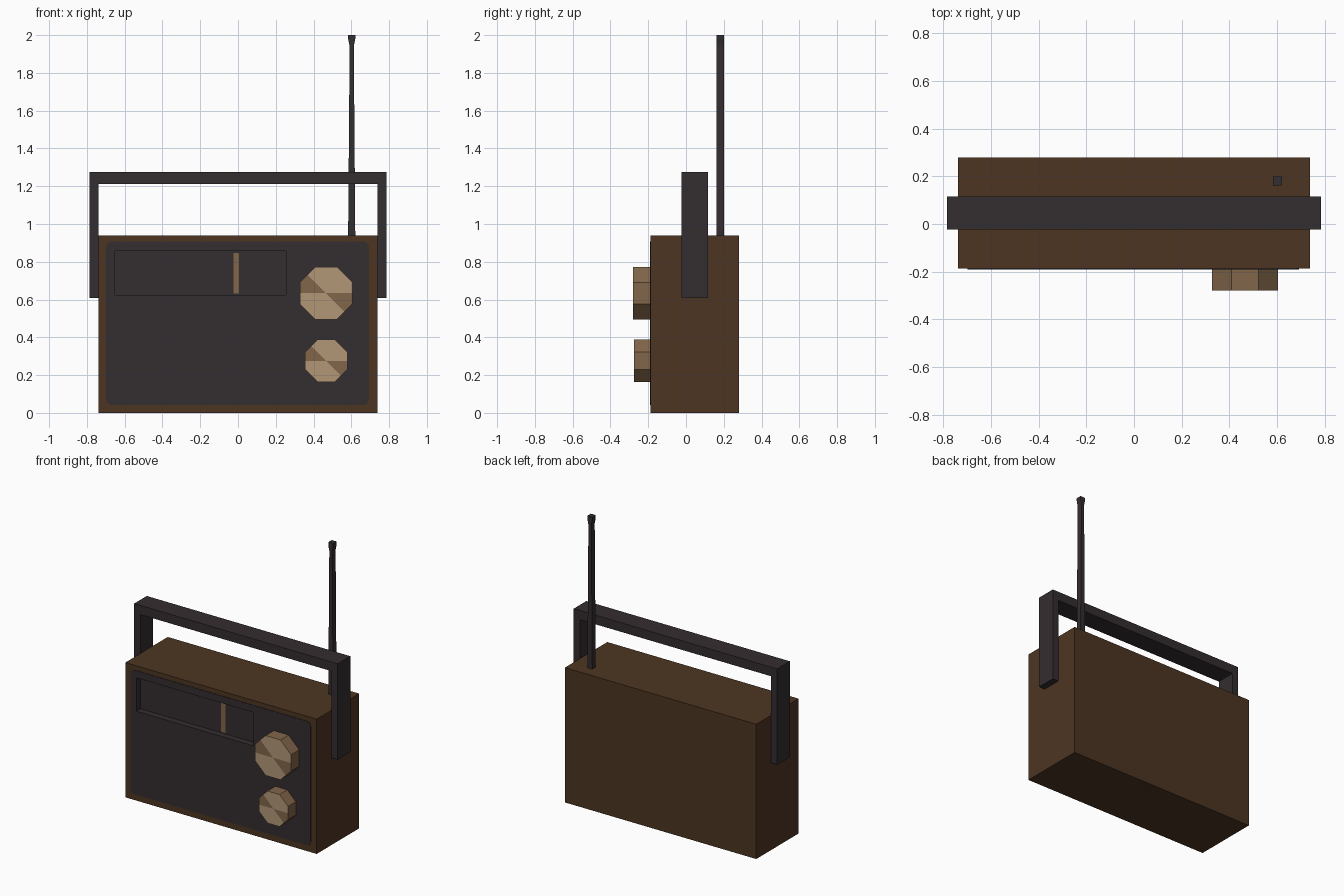
import bpy, bmesh, math

if "Cube" in bpy.data.objects:
    bpy.data.objects.remove(bpy.data.objects["Cube"])


def material(name, r, g, b):
    """Flat material from 0-255 screen values."""
    m = bpy.data.materials.new(name)
    lin = [((c / 255 + 0.055) / 1.055) ** 2.4 for c in (r, g, b)]
    m.diffuse_color = (*lin, 1)
    m.use_nodes = True
    m.node_tree.nodes["Principled BSDF"].inputs["Base Color"].default_value = m.diffuse_color
    return m


brown = material("brown_case", 77, 53, 34)
dark = material("dark_plastic", 52, 45, 47)
tan = material("light_tan", 178, 151, 118)
dark_tan = material("dark_tan", 130, 102, 74)


def finish(bm, name, mats):
    bmesh.ops.recalc_face_normals(bm, faces=bm.faces)
    me = bpy.data.meshes.new(name)
    bm.to_mesh(me)
    bm.free()
    ob = bpy.data.objects.new(name, me)
    bpy.context.collection.objects.link(ob)
    for m in mats:
        me.materials.append(m)
    return ob


def prism(name, points, y0, y1, mats):
    """Extrude an (x, z) outline from y0 to y1."""
    bm = bmesh.new()
    face = bm.faces.new([bm.verts.new((x, y0, z)) for x, z in points])
    ext = bmesh.ops.extrude_face_region(bm, geom=[face])["geom"]
    moved = [v for v in ext if isinstance(v, bmesh.types.BMVert)]
    bmesh.ops.translate(bm, verts=moved, vec=(0, y1 - y0, 0))
    return finish(bm, name, mats)


def rect(x0, x1, z0, z1):
    return [(x0, z0), (x1, z0), (x1, z1), (x0, z1)]


def round_rect(x0, x1, z0, z1, r, n=3):
    corners = [(x1 - r, z1 - r), (x0 + r, z1 - r), (x0 + r, z0 + r), (x1 - r, z0 + r)]
    return [(cx + r * math.cos(math.pi / 2 * (q + i / n)),
             cz + r * math.sin(math.pi / 2 * (q + i / n)))
            for q, (cx, cz) in enumerate(corners) for i in range(n + 1)]


# Case and front panel
case = prism("case", rect(-0.738, 0.738, 0, 0.94), -0.187, 0.28, [brown, dark])
panel = prism("front_panel", round_rect(-0.698, 0.693, 0.042, 0.907, 0.03),
              -0.19, -0.18, [dark])

# Dial window sunk through the panel into the case
cutter = prism("dial_cutter", rect(-0.652, 0.254, 0.625, 0.858), -0.3, -0.145, [])
cutter.hide_render = True
for ob in (case, panel):
    mod = ob.modifiers.new("dial_window", 'BOOLEAN')
    mod.operation = 'DIFFERENCE'
    mod.solver = 'EXACT'
    mod.object = cutter
    bpy.context.view_layer.objects.active = ob
    bpy.ops.object.modifier_apply(modifier=mod.name)
bpy.data.objects.remove(cutter)
for p in case.data.polygons:
    c = p.center
    inside = -0.66 < c.x < 0.26 and 0.62 < c.z < 0.865 and -0.186 < c.y < -0.14
    p.material_index = 1 if inside else 0

# Dial needle at the back of the window
prism("dial_needle", rect(-0.025, 0.006, 0.633, 0.846), -0.149, -0.144, [dark_tan])


# Octagonal knobs with two dark wedges on the front
def knob(name, cx, cz, half, y0):
    bm = bmesh.new()
    front, back = [], []
    for k in range(16):
        a = math.radians(22.5 * k)
        r = half if k % 2 == 0 else half / math.cos(math.pi / 8)
        x, z = cx + r * math.cos(a), cz + r * math.sin(a)
        front.append(bm.verts.new((x, y0, z)))
        back.append(bm.verts.new((x, -0.185, z)))
    hub = bm.verts.new((cx, y0, cz))
    for k in range(16):
        n = (k + 1) % 16
        cap = bm.faces.new((hub, front[k], front[n]))
        cap.material_index = 1 if k in (6, 7, 14, 15) else 0
        bm.faces.new((front[k], back[k], back[n], front[n])).material_index = 1
    bm.faces.new(back).material_index = 1
    finish(bm, name, [tan, dark_tan])


knob("large_knob", 0.466, 0.634, 0.139, -0.28)
knob("small_knob", 0.467, 0.276, 0.112, -0.276)

# Carrying handle straddling the case
prism("handle", [(-0.785, 0.607), (-0.738, 0.607), (-0.738, 1.212), (0.738, 1.212),
                 (0.738, 0.607), (0.785, 0.607), (0.785, 1.276), (-0.785, 1.276)],
      -0.023, 0.116, [dark])

# Antenna, tapering to a flared tip
side = [(0.019, 0.93), (0.011, 1.94), (0.019, 1.98), (0.019, 2.0)]
prism("antenna", [(0.602 + w, z) for w, z in side] + [(0.602 - w, z) for w, z in reversed(side)],
      0.162, 0.2, [dark])
